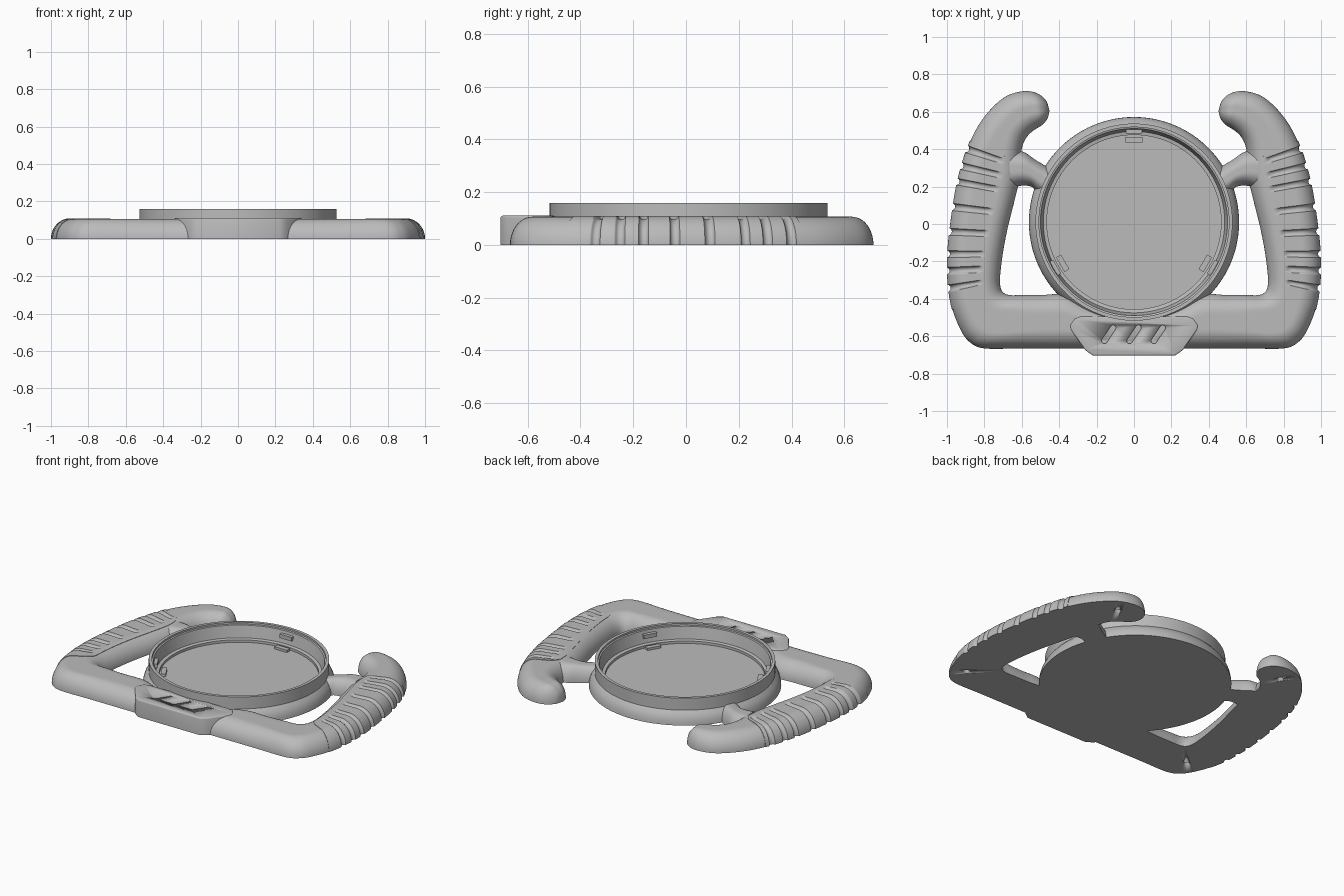
import bpy, bmesh, math
from mathutils import Vector

if "Cube" in bpy.data.objects:
    bpy.data.objects.remove(bpy.data.objects["Cube"], do_unlink=True)

grey = bpy.data.materials.new("plain grey")
grey.use_nodes = True
grey.diffuse_color = (0.5, 0.5, 0.5, 1)
grey.node_tree.nodes["Principled BSDF"].inputs["Base Color"].default_value = (0.5, 0.5, 0.5, 1)

HUB_Y = 0.01
HEIGHT = 0.107


def finish(name, bm, mirror=False, angle=35):
    bmesh.ops.remove_doubles(bm, verts=bm.verts, dist=0.0003)
    bmesh.ops.recalc_face_normals(bm, faces=bm.faces)
    mesh = bpy.data.meshes.new(name)
    bm.to_mesh(mesh)
    bm.free()
    mesh.materials.append(grey)
    ob = bpy.data.objects.new(name, mesh)
    bpy.context.collection.objects.link(ob)
    bpy.ops.object.select_all(action='DESELECT')
    ob.select_set(True)
    bpy.context.view_layer.objects.active = ob
    bpy.ops.object.shade_smooth_by_angle(angle=math.radians(angle))
    if mirror:
        ob.modifiers.new("mirror", 'MIRROR')
    return ob


def cut(ob, cutter):
    cutter.hide_render = True
    cutter.hide_viewport = True
    mod = ob.modifiers.new("cut", 'BOOLEAN')
    mod.operation = 'DIFFERENCE'
    mod.object = cutter


def skin(rows, closed):
    """Join rows of points into a surface; closed joins last point to first."""
    bm = bmesh.new()
    vs = [[bm.verts.new(p) for p in row] for row in rows]
    n = len(rows[0])
    for a, b in zip(vs, vs[1:]):
        for j in range(n if closed else n - 1):
            k = (j + 1) % n
            bm.faces.new((a[j], a[k], b[k], b[j]))
    return bm


def spline(points, t):
    i = min(int(t), len(points) - 2)
    f = t - i
    p0, p1, p2, p3 = [Vector(points[min(max(i + k, 0), len(points) - 1)]) for k in (-1, 0, 1, 2)]
    return 0.5 * (2 * p1 + (p2 - p0) * f + (2 * p0 - 5 * p1 + 4 * p2 - p3) * f * f
                  + (3 * p1 - p0 - 3 * p2 + p3) * f ** 3)


def section_point(stations, t, q, off=0.0):
    """Point on a flat-based, rounded section: q runs from outer to inner edge."""
    ox, oy, ix, iy, h = spline(stations, t)
    outer, inner = Vector((ox, oy, 0)), Vector((ix, iy, 0))
    w = (inner - outer).length
    along = (inner - outer) / w if w > 1e-6 else Vector((0, 0, 0))
    r = min(0.1, 0.4 * w)
    if q < 0.4:
        a = q / 0.4 * math.pi / 2
        d = r - (r + off) * math.cos(a)
    elif q > 0.6:
        a = (1 - q) / 0.4 * math.pi / 2
        d = w - r + (r + off) * math.cos(a)
    else:
        a = math.pi / 2
        d = r + (w - 2 * r) * (q - 0.4) / 0.2
    p = outer + along * d
    p.z = max(0, h + off) * math.sin(a)
    return p


# Frame stations from horn tip to bottom centre: outer x, y, inner x, y, height
H = HEIGHT
FRAME = [
    (.452, .605, .452, .605, 0), (.47, .66, .462, .565, .06), (.52, .70, .49, .53, .1),
    (.59, .71, .53, .505, H), (.68, .685, .565, .475, H), (.76, .62, .59, .435, H),
    (.83, .53, .603, .385, H), (.885, .42, .608, .32, H), (.925, .3, .615, .23, H),
    (.955, .17, .64, .12, H), (.98, 0, .675, -.02, H), (.995, -.15, .70, -.15, H),
    (.995, -.3, .715, -.27, H), (.975, -.44, .715, -.33, H), (.93, -.56, .70, -.365, H),
    (.88, -.63, .665, -.38, H), (.80, -.665, .60, -.38, H), (.6, -.665, .5, -.38, H),
    (.38, -.665, .36, -.38, H), (.2, -.665, .2, -.455, H), (0, -.665, 0, -.5, H)]
GRIP_START, GRIP_END = 6.8, 13.15


def grip_edge(t):
    u = (t - GRIP_START) / (GRIP_END - GRIP_START)
    return 0.69 - 0.12 * abs(2 * u - 1) ** 16


def frame_offset(t, q):
    under_grip = 7.0 <= t <= 12.9 and q < grip_edge(t) - 0.04
    return -0.014 if under_grip else 0


# Frame with horns, sunk a little below the grips
steps = (len(FRAME) - 1) * 8
rows = [[section_point(FRAME, i / 8, j / 40, frame_offset(i / 8, j / 40)) for j in range(41)]
        for i in range(steps + 1)]
frame = finish("frame", skin(rows, True), mirror=True)

# Screw holes in the underside
bm = bmesh.new()
for x, y in ((.62, .59), (.84, -.52)):
    for s in (-1, 1):
        ret = bmesh.ops.create_cone(bm, cap_ends=True, segments=16, radius1=.02, radius2=.02, depth=.08)
        bmesh.ops.translate(bm, verts=ret["verts"], vec=(s * x, y, .01))
cut(frame, finish("screw_hole_cutter", bm))

# Grips with finger grooves
GROOVES = (7.17, 7.92, 8.6, 9.47, 10.27, 11.07, 11.67, 12.3)


def groove_depth(t, q):
    y = spline(FRAME, t)[1]
    gap = min(abs(y - spline(FRAME, g)[1]) for g in GROOVES) / 0.017
    fade = min(1, max(0, (0.6 - q) / 0.05))
    return 0.014 * fade * math.sqrt(max(0, 1 - gap * gap))


N, M = 260, 32
us = [0] + [i / N for i in range(N + 1)] + [1]
vs = [0] + [j / M for j in range(M + 1)] + [1]
rows = []
for i, u in enumerate(us):
    t = GRIP_START + u * (GRIP_END - GRIP_START)
    row = []
    for j, v in enumerate(vs):
        q = v * grip_edge(t)
        rim = i in (0, len(us) - 1) or j in (0, len(vs) - 1)
        row.append(section_point(FRAME, t, q, -0.016 if rim else 0.003 - groove_depth(t, q)))
    rows.append(row)
finish("grips", skin(rows, False), mirror=True)

# Spokes between frame and hub
SPOKE = [(.67, .40, .66, .19, .1), (.59, .385, .60, .205, .1), (.53, .345, .55, .2, .095),
         (.48, .315, .52, .175, .092), (.43, .285, .49, .155, .09)]
rows = [[section_point(SPOKE, i / 6, j / 24) for j in range(25)] for i in range(25)]
finish("spokes", skin(rows, True), mirror=True)

# Hub: round dish with raised rim, lathed
PROFILE = [(0, 0), (.562, 0), (.56, .02), (.555, .04), (.545, .062), (.527, .083), (.527, .16),
           (.508, .16), (.508, .148), (.5, .145), (.485, .07), (.466, .066), (.466, .05), (0, .05)]
SEG = 96
rows = []
for i in range(SEG + 1):
    a = 2 * math.pi * i / SEG
    rows.append([(r * math.cos(a), HUB_Y + r * math.sin(a), z) for r, z in PROFILE])
finish("hub", skin(rows, False))

# Clips on the rim wall and stops on the floor, at three places
bm = bmesh.new()
for k in range(3):
    a = math.pi / 2 + k * 2 * math.pi / 3
    for r, z, size in ((.49, .115, (.03, .085, .025)), (.44, .055, (.03, .09, .02))):
        ret = bmesh.ops.create_cube(bm, size=1)
        for v in ret["verts"]:
            x, y = v.co.x * size[0] + r, v.co.y * size[1]
            v.co = (x * math.cos(a) - y * math.sin(a),
                    HUB_Y + x * math.sin(a) + y * math.cos(a), z + v.co.z * size[2])
finish("rim_clips", bm)


def prism(bm, outline, z0, z1):
    face = bm.faces.new([bm.verts.new((x, y, z0)) for x, y in outline])
    ret = bmesh.ops.extrude_face_region(bm, geom=[face])
    top = [g for g in ret["geom"] if isinstance(g, bmesh.types.BMVert)]
    bmesh.ops.translate(bm, verts=top, vec=(0, 0, z1 - z0))
    return top


# Centre plate at the bottom of the frame
half = [(.285, -.495), (.315, -.505), (.342, -.54), (.338, -.565), (.26, -.675), (.22, -.703)]
bm = bmesh.new()
top = prism(bm, half + [(-x, y) for x, y in reversed(half)], 0, .111)
rim = [e for e in bm.edges if e.verts[0] in top and e.verts[1] in top]
bmesh.ops.bevel(bm, geom=rim, offset=.008, segments=3, profile=.5, affect='EDGES')
plate = finish("centre_plate", bm)

# Three slanted slots in the plate
bm = bmesh.new()
tilt = math.radians(56)
for cx in (-.135, 0, .13):
    capsule = []
    for i in range(18):
        a = math.pi * (i if i < 9 else i - 1) / 8
        x = .015 * math.sin(a) + (.042 if i < 9 else -.042)
        y = -.015 * math.cos(a)
        capsule.append((cx + x * math.cos(tilt) - y * math.sin(tilt),
                        -.59 + x * math.sin(tilt) + y * math.cos(tilt)))
    prism(bm, capsule, .096, .13)
slots = finish("slot_cutter", bm)
cut(plate, slots)
cut(frame, slots)
